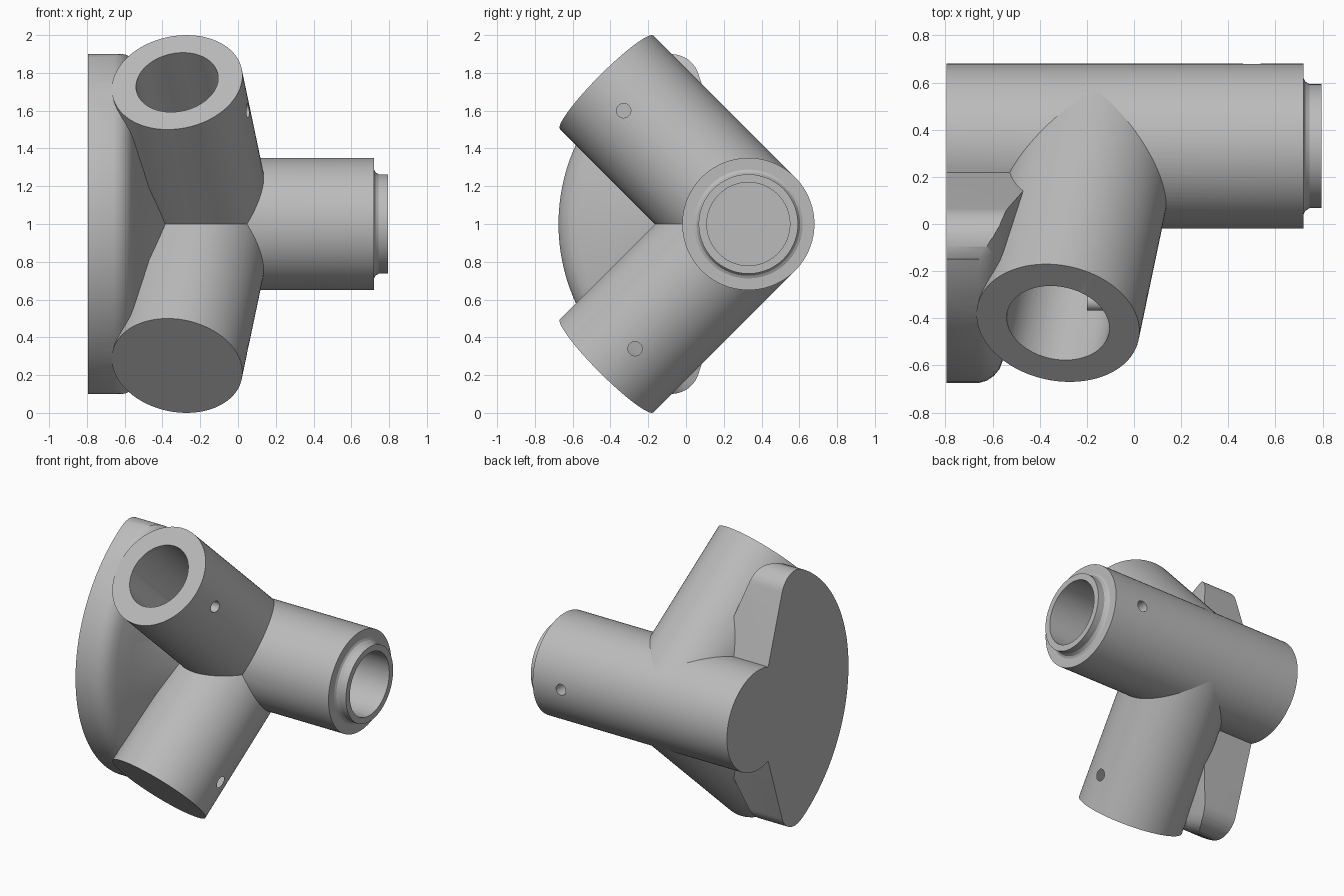
import bpy, bmesh, math
from mathutils import Vector

cube = bpy.data.objects.get("Cube")
if cube:
    bpy.data.objects.remove(cube, do_unlink=True)

HUB = Vector((-0.165, 0.33, 1.0))     # where the three axes meet
R, BORE, REACH = 0.35, 0.22, 0.75
BACK = -0.795                         # flat end of hub and web

grey = bpy.data.materials.new("grey_metal")
grey.use_nodes = True
grey.diffuse_color = (0.5, 0.5, 0.5, 1)
grey.node_tree.nodes["Principled BSDF"].inputs["Base Color"].default_value = (0.5, 0.5, 0.5, 1)


def finish(name, bm):
    bmesh.ops.recalc_face_normals(bm, faces=bm.faces[:])
    mesh = bpy.data.meshes.new(name)
    bm.to_mesh(mesh)
    bm.free()
    mesh.materials.append(grey)
    obj = bpy.data.objects.new(name, mesh)
    bpy.context.collection.objects.link(obj)
    return obj


def lathe(name, profile, origin, direction, steps=96):
    """Revolve (distance, radius) points about an axis."""
    bm = bmesh.new()
    verts = [bm.verts.new((r, 0, d)) for d, r in profile]
    edges = [bm.edges.new(pair) for pair in zip(verts, verts[1:])]
    bmesh.ops.spin(bm, geom=verts + edges, cent=(0, 0, 0), axis=(0, 0, 1),
                   angle=math.tau, steps=steps, use_duplicate=False)
    bmesh.ops.remove_doubles(bm, verts=bm.verts[:], dist=1e-4)
    turn = Vector((0, 0, 1)).rotation_difference(Vector(direction))
    for v in bm.verts:
        v.co = turn @ v.co + Vector(origin)
    return finish(name, bm)


def rod(name, start, end, radius, steps=96):
    axis = Vector(end) - Vector(start)
    n = axis.length
    return lathe(name, [(0, 0), (0, radius), (n, radius), (n, 0)], start, axis.normalized(), steps)


def combine(target, tool, operation):
    mod = target.modifiers.new(operation.lower(), 'BOOLEAN')
    mod.operation, mod.object, mod.solver = operation, tool, 'EXACT'
    bpy.context.view_layer.objects.active = target
    bpy.ops.object.modifier_apply(modifier=mod.name)
    bpy.data.objects.remove(tool, do_unlink=True)


def polar(angle, radius):
    return Vector((-radius * math.cos(angle), radius * math.sin(angle)))


# hub tube with a filleted lip on its open end
hub_axis = (0, HUB.y, HUB.z)
body = lathe("joint_bracket", [(BACK, 0), (BACK, R), (0.72, R), (0.72, 0.288), (0.727, 0.274),
                               (0.745, 0.263), (0.795, 0.263), (0.795, 0)], hub_axis, (1, 0, 0))

# wedge-shaped web: a dished disc trimmed to a sector with rounded corners
web = lathe("web", [(BACK, 0), (BACK, 1.005), (-0.66, 1.005), (-0.625, 0.995), (-0.595, 0.975),
                    (-0.57, 0.945), (-0.553, 0.9), (-0.52, 0.78), (-0.47, 0.6), (-0.385, 0.43),
                    (-0.3, 0.3), (-0.3, 0)], hub_axis, (1, 0, 0), 128)
ray, corner = math.radians(71.6), 0.15
mid = ray - math.asin(corner / (1.003 - corner))
first = ray + math.pi / 2
half = [polar(mid, 1.003 - corner) + polar(first + (mid - first) * i / 14, corner) for i in range(15)]
half += [polar(mid * (1 - i / 12), 1.1) for i in range(12)]
outline = [Vector((0, 0))] + half + [Vector((p.x, -p.y)) for p in reversed(half)]
bm = bmesh.new()
face = bm.faces.new([bm.verts.new((-1, HUB.y + p.x, HUB.z + p.y)) for p in outline])
side = bmesh.ops.extrude_face_region(bm, geom=[face])["geom"]
bmesh.ops.translate(bm, vec=(1, 0, 0), verts=[g for g in side if isinstance(g, bmesh.types.BMVert)])
combine(web, finish("sector_trim", bm), 'INTERSECT')
combine(body, web, 'UNION')

# two leaning arms, mirrored above and below the hub
arms = [Vector((-0.21, -1, s)) for s in (1, -1)]
for d in arms:
    combine(body, rod("arm", HUB, HUB + d * REACH, R - 0.0005), 'UNION')

# blind bores in the arms and the hub
for d in arms:
    combine(body, rod("arm_bore", HUB + d * 0.27, HUB + d * (REACH + 0.1), BORE), 'DIFFERENCE')
combine(body, rod("hub_bore", (0.1, HUB.y, HUB.z), (0.9, HUB.y, HUB.z), BORE), 'DIFFERENCE')

# small set-screw holes through one wall of each tube
for y, z in ((-0.33, 1.6), (-0.27, 0.34)):
    combine(body, rod("screw_hole", (-0.2, y, z), (0.3, y, z), 0.038, 32), 'DIFFERENCE')
combine(body, rod("screw_hole", (0.5, HUB.y, HUB.z), (0.5, 0.8, HUB.z), 0.038, 32), 'DIFFERENCE')

bpy.ops.object.select_all(action='DESELECT')
body.select_set(True)
bpy.context.view_layer.objects.active = body
bpy.ops.object.shade_smooth_by_angle(angle=math.radians(25))
